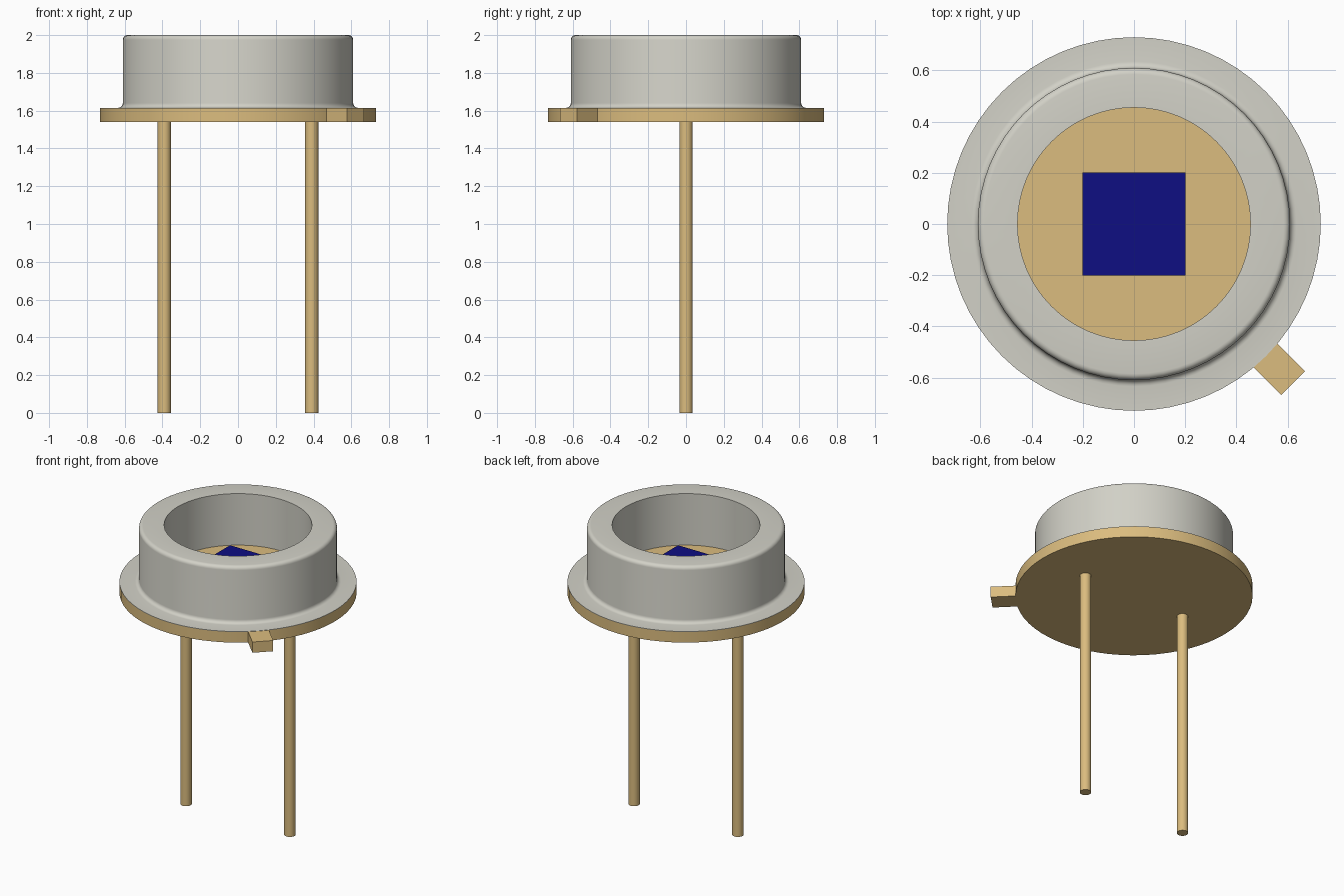
import bpy, bmesh, math
from mathutils import Matrix

cube = bpy.data.objects.get("Cube")
if cube:
    bpy.data.objects.remove(cube, do_unlink=True)


def linear(c):
    return c / 12.92 if c <= 0.04045 else ((c + 0.055) / 1.055) ** 2.4


def material(name, srgb):
    colour = (*[linear(c) for c in srgb], 1.0)
    m = bpy.data.materials.new(name)
    m.use_nodes = True
    m.diffuse_color = colour
    m.node_tree.nodes["Principled BSDF"].inputs["Base Color"].default_value = colour
    return m


gold = material("gold metal", (0.859, 0.738, 0.496))
steel = material("grey metal", (0.824, 0.820, 0.781))
blue = material("dark blue", (0.055, 0.055, 0.51))


def finish(name, bm, mat, smooth=True):
    bmesh.ops.recalc_face_normals(bm, faces=bm.faces)
    mesh = bpy.data.meshes.new(name)
    bm.to_mesh(mesh)
    bm.free()
    mesh.materials.append(mat)
    ob = bpy.data.objects.new(name, mesh)
    bpy.context.collection.objects.link(ob)
    if smooth:
        bpy.ops.object.select_all(action='DESELECT')
        ob.select_set(True)
        bpy.context.view_layer.objects.active = ob
        bpy.ops.object.shade_smooth_by_angle(angle=math.radians(35))
    return ob


def cylinder(name, radius, z0, z1, mat, x=0.0, segments=64):
    bm = bmesh.new()
    bmesh.ops.create_cone(bm, cap_ends=True, segments=segments, radius1=radius,
                          radius2=radius, depth=z1 - z0,
                          matrix=Matrix.Translation((x, 0, (z0 + z1) / 2)))
    return finish(name, bm, mat)


def box(name, size, centre, mat, turn=0.0):
    bm = bmesh.new()
    place = (Matrix.Rotation(turn, 4, 'Z') @ Matrix.Translation(centre)
             @ Matrix.Diagonal((*size, 1)))
    bmesh.ops.create_cube(bm, size=1, matrix=place)
    return finish(name, bm, mat, smooth=False)


def lathe(name, profile, mat, segments=64):
    # Closed (radius, height) outline spun round z
    bm = bmesh.new()
    rings = []
    for i in range(segments):
        a = 2 * math.pi * i / segments
        rings.append([bm.verts.new((r * math.cos(a), r * math.sin(a), z)) for r, z in profile])
    n = len(profile)
    for i in range(segments):
        a, b = rings[i], rings[(i + 1) % segments]
        for j in range(n):
            k = (j + 1) % n
            bm.faces.new((a[j], b[j], b[k], a[k]))
    return finish(name, bm, mat)


def arc(r, z, radius, start, end, steps=5):
    angles = [math.radians(start + (end - start) * i / steps) for i in range(steps + 1)]
    return [(r + radius * math.cos(t), z + radius * math.sin(t)) for t in angles]


# Header disc with its raised floor and orientation tab
cylinder("header_disc", 0.73, 1.54, 1.612, gold)
cylinder("inner_floor", 0.46, 1.60, 1.65, gold)
box("index_tab", (0.16, 0.13, 0.073), (0.80, 0, 1.5765), gold, turn=math.radians(-45))

# Open cap: rounded upper rim, filleted foot, thin flange
cap_profile = [(0.455, 1.612), (0.455, 2.0)]
cap_profile += arc(0.585, 1.975, 0.025, 90, 0)
cap_profile += arc(0.635, 1.640, 0.025, 180, 270)
cap_profile += [(0.73, 1.615), (0.73, 1.612)]
lathe("cap", cap_profile, steel)

# Sensor chip
box("sensor_chip", (0.404, 0.404, 0.09), (0, 0, 1.685), blue)

# Leads
for side, x in (("left", 0.39), ("right", -0.39)):
    cylinder(side + "_lead", 0.035, 0.0, 1.55, gold, x=x, segments=32)
